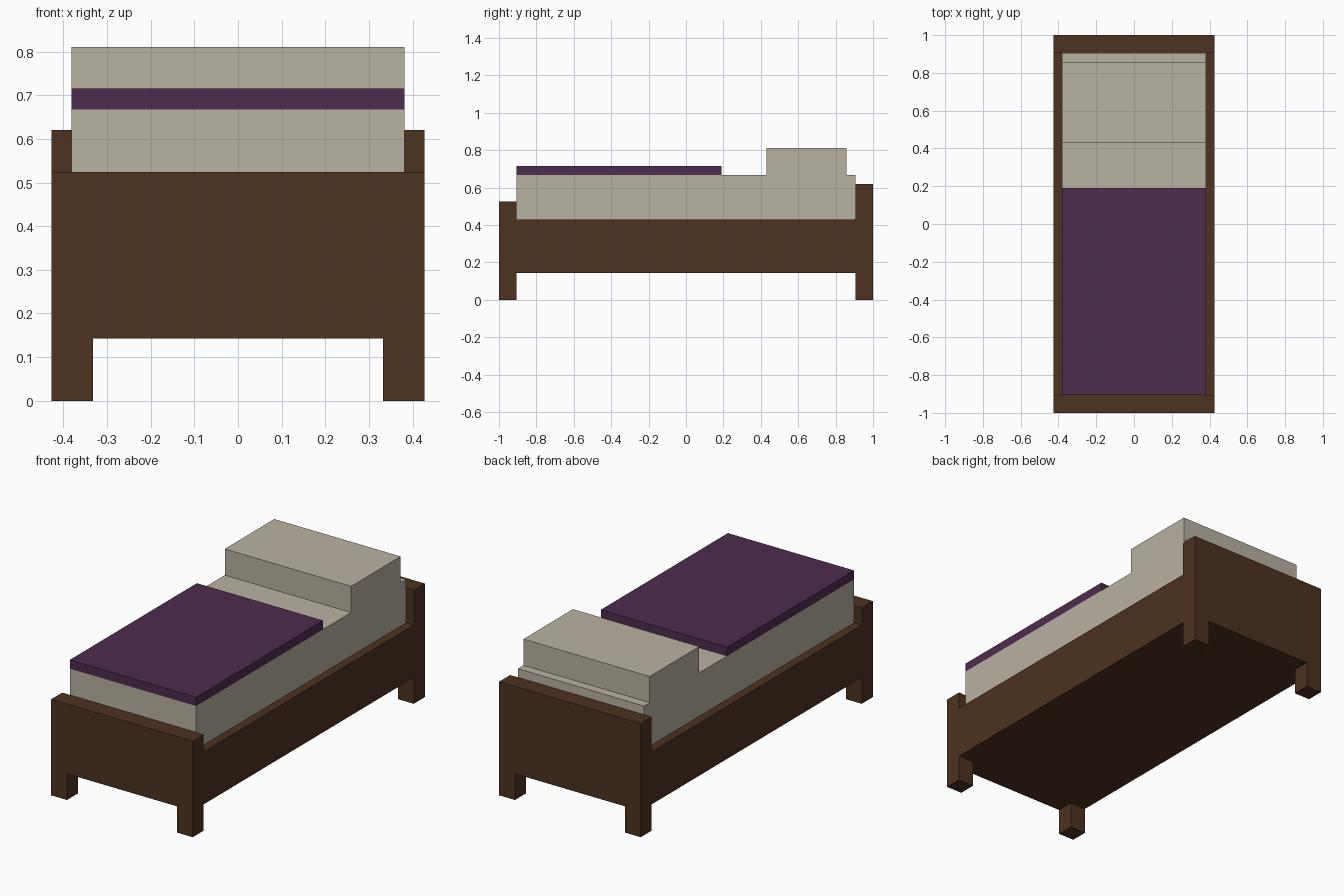
import bpy
import bmesh
from mathutils import Vector

if "Cube" in bpy.data.objects:
    bpy.data.objects.remove(bpy.data.objects["Cube"])


def material(name, rgb):
    m = bpy.data.materials.new(name)
    m.diffuse_color = (*rgb, 1.0)
    m.use_nodes = True
    m.node_tree.nodes["Principled BSDF"].inputs["Base Color"].default_value = m.diffuse_color
    return m


WOOD = material("dark brown wood", (0.074, 0.032, 0.015))
LINEN = material("beige linen", (0.485, 0.445, 0.366))
PURPLE = material("purple cloth", (0.076, 0.025, 0.076))

HALF_W, HALF_L = 0.427, 1.0      # outer half width and half length
LEG = 0.095                      # leg and end board thickness
CLEAR = 0.143                    # height of the underside
INNER = HALF_L - LEG             # inner face of the end boards
BED_W = 0.381                    # half width of the bedding
RAIL_TOP, BED_TOP = 0.43, 0.667


def finish(name, bm, mat):
    bmesh.ops.recalc_face_normals(bm, faces=bm.faces)
    mesh = bpy.data.meshes.new(name)
    bm.to_mesh(mesh)
    bm.free()
    mesh.materials.append(mat)
    obj = bpy.data.objects.new(name, mesh)
    bpy.context.collection.objects.link(obj)
    return obj


def box(name, half_w, y, z, mat):
    """Box centred on x = 0, spanning the y and z ranges."""
    bm = bmesh.new()
    bmesh.ops.create_cube(bm, size=1.0)
    bmesh.ops.scale(bm, verts=bm.verts, vec=(2 * half_w, y[1] - y[0], z[1] - z[0]))
    bmesh.ops.translate(bm, verts=bm.verts, vec=(0, sum(y) / 2, sum(z) / 2))
    return finish(name, bm, mat)


def end_board(name, y0, top):
    """Board with two corner legs, extruded from one arch-shaped profile."""
    half = [(0, CLEAR), (HALF_W - LEG, CLEAR), (HALF_W - LEG, 0),
            (HALF_W, 0), (HALF_W, top)]
    outline = half[1:] + [(-x, z) for x, z in reversed(half[1:])]
    bm = bmesh.new()
    face = bm.faces.new([bm.verts.new((x, y0, z)) for x, z in outline])
    out = bmesh.ops.extrude_face_region(bm, geom=[face], use_keep_orig=True)
    moved = [v for v in out["geom"] if isinstance(v, bmesh.types.BMVert)]
    bmesh.ops.translate(bm, verts=moved, vec=Vector((0, LEG, 0)))
    return finish(name, bm, WOOD)


# Wooden frame
end_board("footboard", -HALF_L, 0.524)
end_board("headboard", INNER, 0.62)
box("bed_base", HALF_W, (-INNER, INNER), (CLEAR, RAIL_TOP), WOOD)

# Bedding
box("mattress", BED_W, (-INNER, INNER), (RAIL_TOP, BED_TOP), LINEN)
box("pillow", BED_W, (0.43, 0.857), (BED_TOP, 0.81), LINEN)
box("blanket", BED_W, (-INNER, 0.19), (BED_TOP, 0.715), PURPLE)
